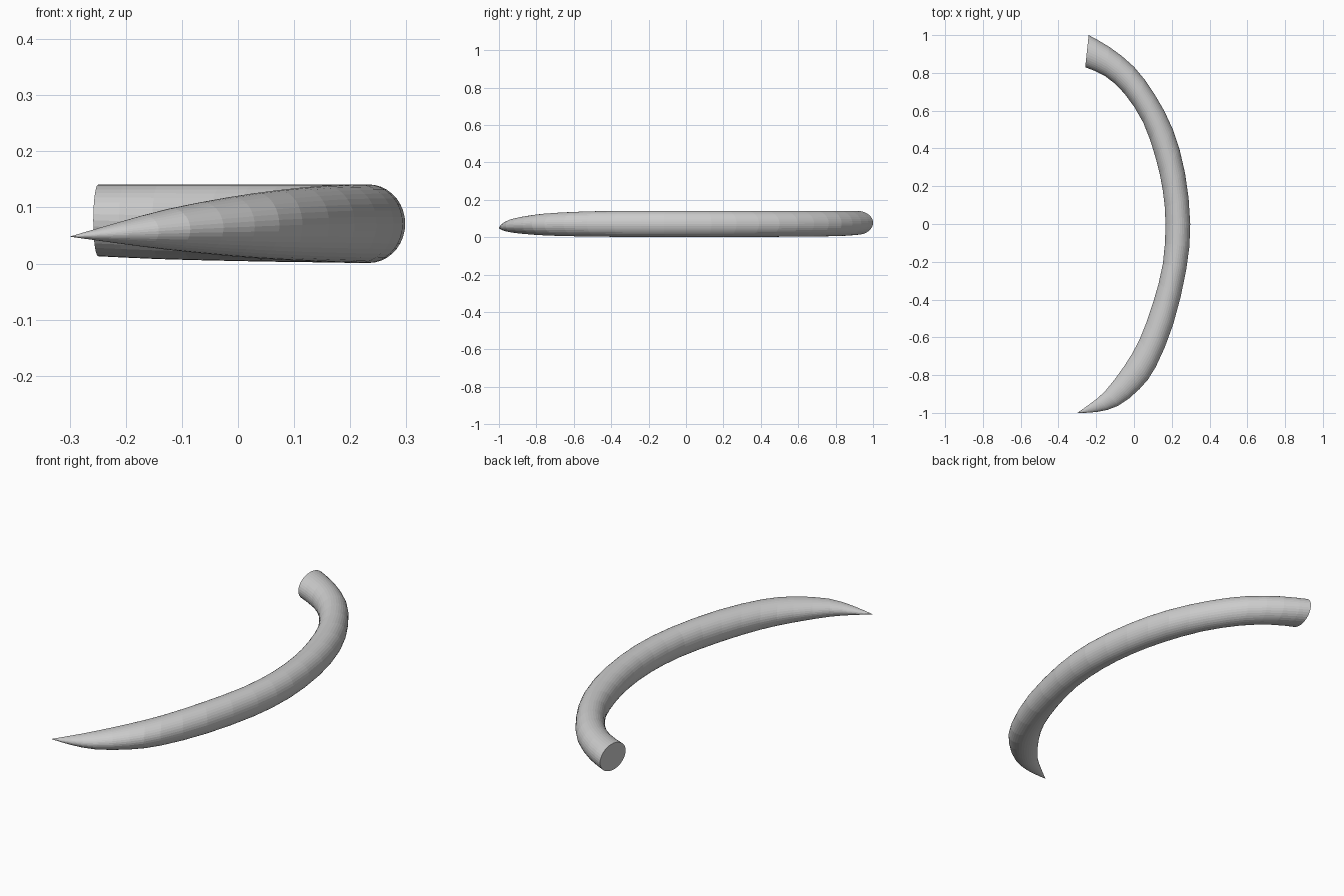
import bpy, bmesh, math
from mathutils import Vector

if "Cube" in bpy.data.objects:
    bpy.data.objects.remove(bpy.data.objects["Cube"])

SIDES = 36      # sides of each ring
STEPS = 2       # rings per station

# stations from base to tip: outer x, outer y, inner x, inner y, bottom z, top z
stations = [
    (-.24, 1.0, -.258, .83, .013, .141),
    (-.13, .937, -.153, .783, .008, .141),
    (.0, .832, -.05, .69, .005, .141),
    (.11, .685, .05, .535, .003, .141),
    (.206, .50, .116, .345, .002, .141),
    (.27, .27, .153, .175, .001, .141),
    (.298, .0, .167, .0, .001, .141),
    (.277, -.24, .153, -.21, .001, .141),
    (.208, -.53, .1, -.42, .003, .139),
    (.115, -.757, .03, -.61, .007, .131),
    (.03, -.873, -.05, -.75, .013, .119),
    (-.085, -.963, -.153, -.885, .024, .098),
    (-.196, -.995, -.23, -.95, .036, .073),
    (-.30, -1.0, -.30, -1.0, .048, .048),
]


def blend(i, t):
    """Smooth (Catmull-Rom) interpolation between stations i and i + 1."""
    last = len(stations) - 1
    quad = [stations[min(max(k, 0), last)] for k in range(i - 1, i + 3)]
    return [0.5 * (2 * b + (c - a) * t + (2 * a - 5 * b + 4 * c - d) * t ** 2
                   + (3 * b - a - 3 * c + d) * t ** 3) for a, b, c, d in zip(*quad)]


bm = bmesh.new()
rings = []
for i in range(len(stations) - 1):
    for s in range(STEPS):
        ox, oy, ix, iy, z0, z1 = blend(i, s / STEPS)
        outer, inner = Vector((ox, oy, 0)), Vector((ix, iy, 0))
        centre = (outer + inner) / 2 + Vector((0, 0, (z0 + z1) / 2))
        across, up = (outer - inner) / 2, Vector((0, 0, (z1 - z0) / 2))
        angles = [2 * math.pi * k / SIDES for k in range(SIDES)]
        rings.append([bm.verts.new(centre + across * math.cos(a) + up * math.sin(a))
                      for a in angles])

# side walls
for r0, r1 in zip(rings, rings[1:]):
    for k in range(SIDES):
        n = (k + 1) % SIDES
        bm.faces.new((r0[k], r0[n], r1[n], r1[k]))

# flat base cap and pointed tip
bm.faces.new(rings[0])
tip = bm.verts.new((stations[-1][0], stations[-1][1], stations[-1][4]))
for k in range(SIDES):
    bm.faces.new((rings[-1][k], rings[-1][(k + 1) % SIDES], tip))
bmesh.ops.recalc_face_normals(bm, faces=bm.faces)

mesh = bpy.data.meshes.new("curved_horn")
bm.to_mesh(mesh)
bm.free()
horn = bpy.data.objects.new("curved_horn", mesh)
bpy.context.collection.objects.link(horn)
